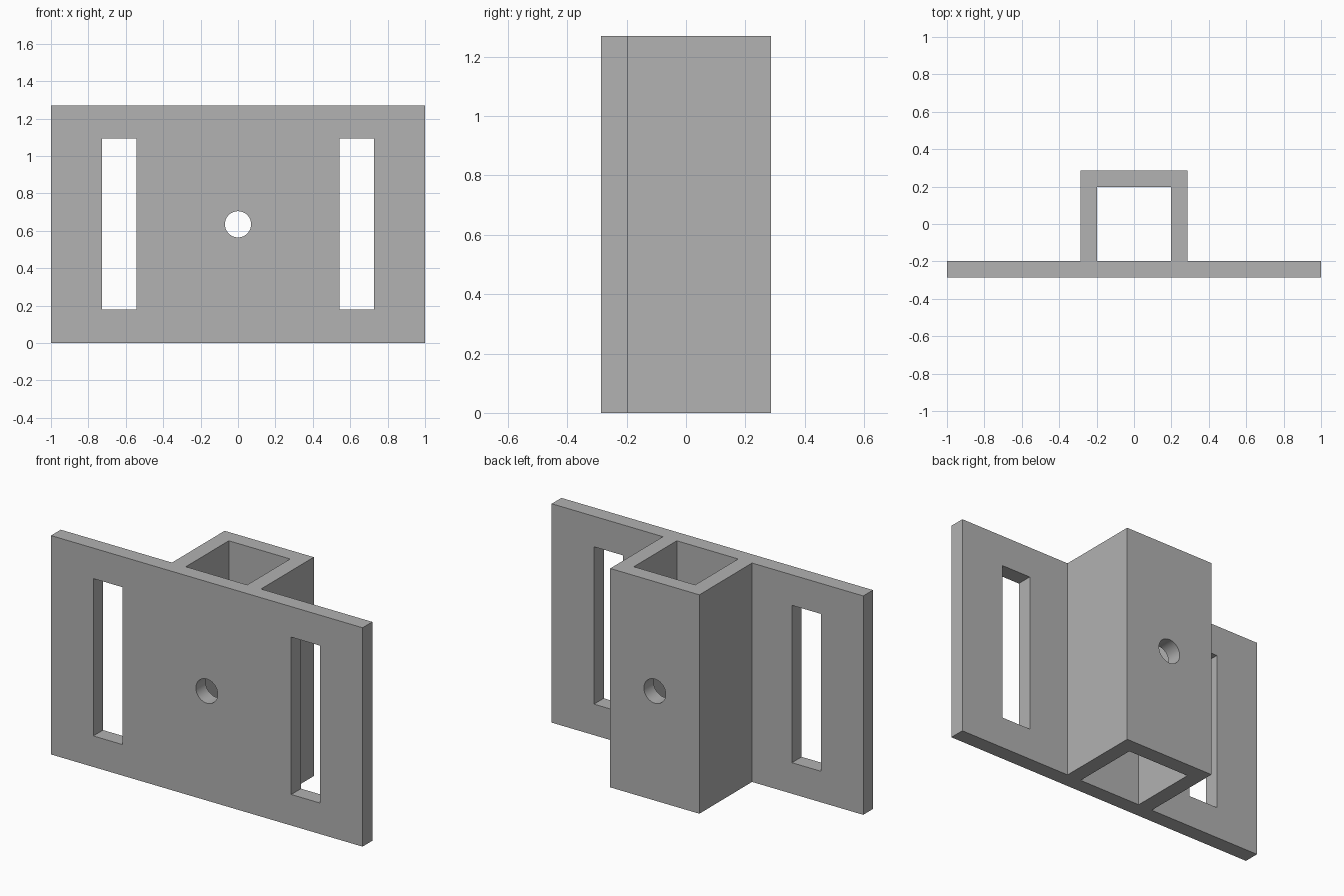
import bpy
import bmesh
import math
from mathutils import Matrix, Vector

cube = bpy.data.objects.get("Cube")
if cube:
    bpy.data.objects.remove(cube, do_unlink=True)

HEIGHT = 1.27
DEPTH = 0.286      # half depth, also half width of the square tube
BORE = 0.197       # half width of the tube opening
HOLE_R = 0.07

grey = bpy.data.materials.new("plain_grey")
grey.use_nodes = True
grey.diffuse_color = (0.445, 0.445, 0.445, 1)
grey.node_tree.nodes["Principled BSDF"].inputs["Base Color"].default_value = grey.diffuse_color


def add_object(name, bm):
    bmesh.ops.recalc_face_normals(bm, faces=bm.faces)
    mesh = bpy.data.meshes.new(name)
    bm.to_mesh(mesh)
    bm.free()
    obj = bpy.data.objects.new(name, mesh)
    bpy.context.collection.objects.link(obj)
    mesh.materials.append(grey)
    return obj


def box(name, low, high):
    low, high = Vector(low), Vector(high)
    bm = bmesh.new()
    bmesh.ops.create_cube(bm, size=1)
    bmesh.ops.scale(bm, vec=high - low, verts=bm.verts)
    bmesh.ops.translate(bm, vec=(low + high) / 2, verts=bm.verts)
    return add_object(name, bm)


def cut(target, cutter):
    cutter.hide_render = True
    mod = target.modifiers.new("cut", 'BOOLEAN')
    mod.operation = 'DIFFERENCE'
    mod.solver = 'EXACT'
    mod.object = cutter
    bpy.context.view_layer.objects.active = target
    bpy.ops.object.modifier_apply(modifier=mod.name)
    bpy.data.objects.remove(cutter, do_unlink=True)


# Flanged tube: half of the outline, mirrored, then extruded upward
half = [(1, -DEPTH), (1, -BORE), (DEPTH, -BORE), (DEPTH, DEPTH)]
outline = half + [(-x, y) for x, y in reversed(half)]
bm = bmesh.new()
face = bm.faces.new([bm.verts.new((x, y, 0)) for x, y in outline])
top = bmesh.ops.extrude_face_region(bm, geom=[face])["geom"]
bmesh.ops.translate(bm, vec=(0, 0, HEIGHT),
                    verts=[v for v in top if isinstance(v, bmesh.types.BMVert)])
bracket = add_object("mounting_bracket", bm)

# Square opening through the tube
cut(bracket, box("tube_bore", (-BORE, -BORE, -0.1), (BORE, BORE, HEIGHT + 0.1)))

# Tall slot in each flange
for side in (-1, 1):
    x = side * 0.635
    cut(bracket, box("flange_slot", (x - 0.093, -0.4, 0.18), (x + 0.093, -0.1, 1.093)))

# Round bolt hole from front to back
bm = bmesh.new()
bmesh.ops.create_cone(bm, cap_ends=True, segments=48, radius1=HOLE_R, radius2=HOLE_R, depth=1,
                      matrix=Matrix.Translation((0, 0, HEIGHT / 2))
                      @ Matrix.Rotation(math.pi / 2, 4, 'X'))
cut(bracket, add_object("bolt_hole", bm))

# Smooth hole walls, sharp edges elsewhere
bpy.ops.object.select_all(action='DESELECT')
bracket.select_set(True)
bpy.context.view_layer.objects.active = bracket
bpy.ops.object.shade_smooth_by_angle(angle=math.radians(30))
